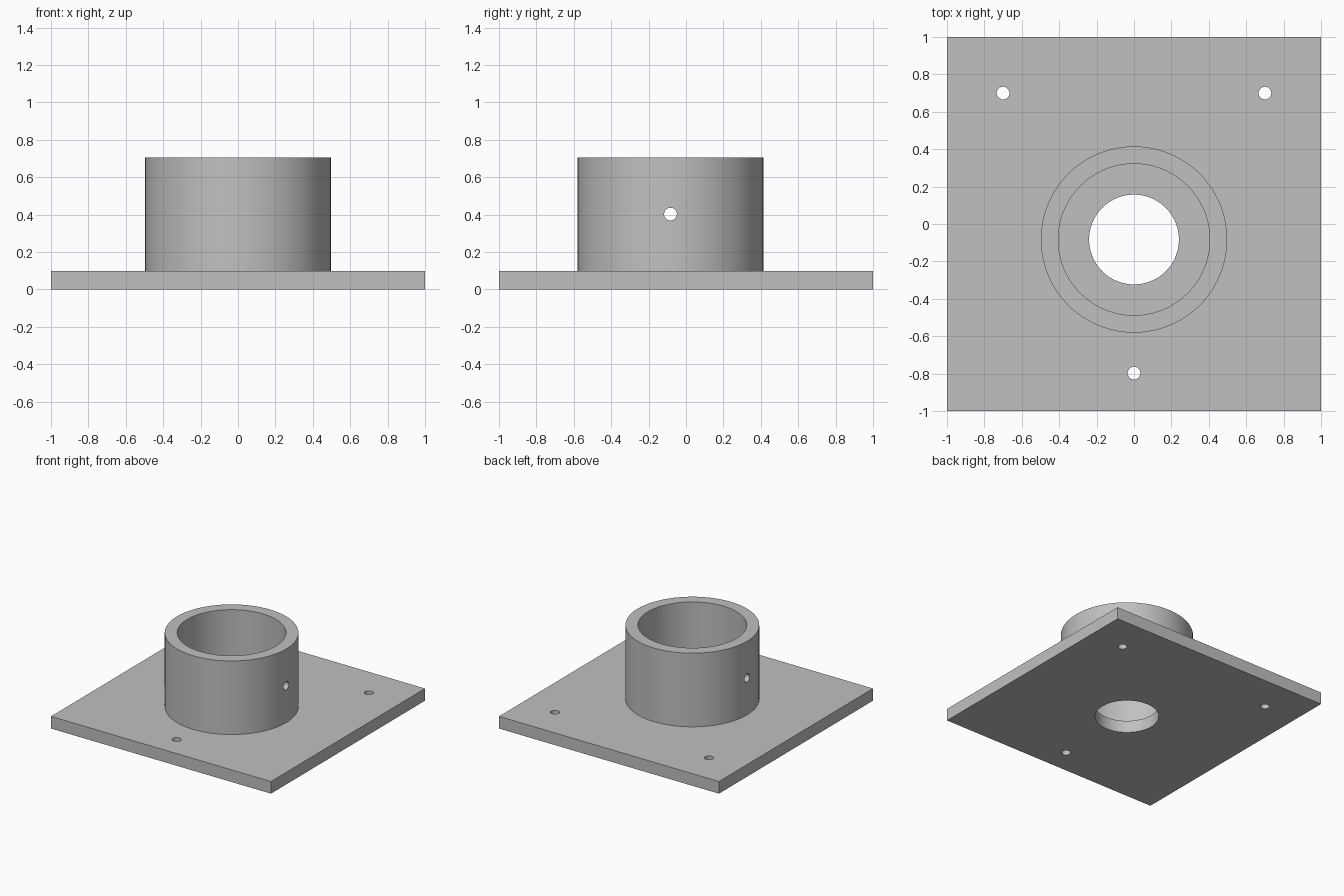
import bpy
import math

default = bpy.data.objects.get("Cube")
if default:
    bpy.data.objects.remove(default, do_unlink=True)

# Main dimensions
PLATE_TOP = 0.1
COLLAR_TOP = 0.705
COLLAR_Y = -0.083
OUTER_R, INNER_R, BORE_R = 0.498, 0.405, 0.24
BOLT_R = 0.034

grey = bpy.data.materials.new("plain grey")
grey.use_nodes = True
colour = (0.53, 0.53, 0.53, 1)
grey.diffuse_color = colour
grey.node_tree.nodes["Principled BSDF"].inputs["Base Color"].default_value = colour


def cylinder(name, radius, depth, location, rotation=(0, 0, 0), sides=96):
    bpy.ops.mesh.primitive_cylinder_add(vertices=sides, radius=radius, depth=depth,
                                        location=location, rotation=rotation)
    obj = bpy.context.object
    obj.name = name
    obj.data.materials.append(grey)
    return obj


def cut(target, cutter):
    """Subtract the cutter from the target, then delete the cutter."""
    mod = target.modifiers.new("hole", 'BOOLEAN')
    mod.operation = 'DIFFERENCE'
    mod.solver = 'EXACT'
    mod.object = cutter
    bpy.context.view_layer.objects.active = target
    bpy.ops.object.modifier_apply(modifier=mod.name)
    bpy.data.objects.remove(cutter, do_unlink=True)


def smooth(obj):
    bpy.ops.object.select_all(action='DESELECT')
    obj.select_set(True)
    bpy.context.view_layer.objects.active = obj
    bpy.ops.object.shade_smooth_by_angle(angle=math.radians(30))


# Square base plate with a central bore and three bolt holes
bpy.ops.mesh.primitive_cube_add(size=2, location=(0, 0, PLATE_TOP / 2))
plate = bpy.context.object
plate.name = "base_plate"
plate.scale.z = PLATE_TOP / 2
bpy.ops.object.transform_apply(location=True, rotation=False, scale=True)
plate.data.materials.append(grey)
cut(plate, cylinder("bore_cutter", BORE_R, 1, (0, COLLAR_Y, 0)))
for x, y in ((-0.7, 0.7), (0.7, 0.7), (0, -0.797)):
    cut(plate, cylinder("bolt_cutter", BOLT_R, 1, (x, y, 0), sides=32))

# Upright collar with a cross pin hole through both walls
height = COLLAR_TOP - PLATE_TOP
middle = (0, COLLAR_Y, PLATE_TOP + height / 2)
collar = cylinder("collar", OUTER_R, height, middle)
cut(collar, cylinder("socket_cutter", INNER_R, 2, middle))
cut(collar, cylinder("pin_cutter", BOLT_R, 2, (0, COLLAR_Y, 0.403),
                     (0, math.pi / 2, 0), sides=32))

for part in (plate, collar):
    smooth(part)
